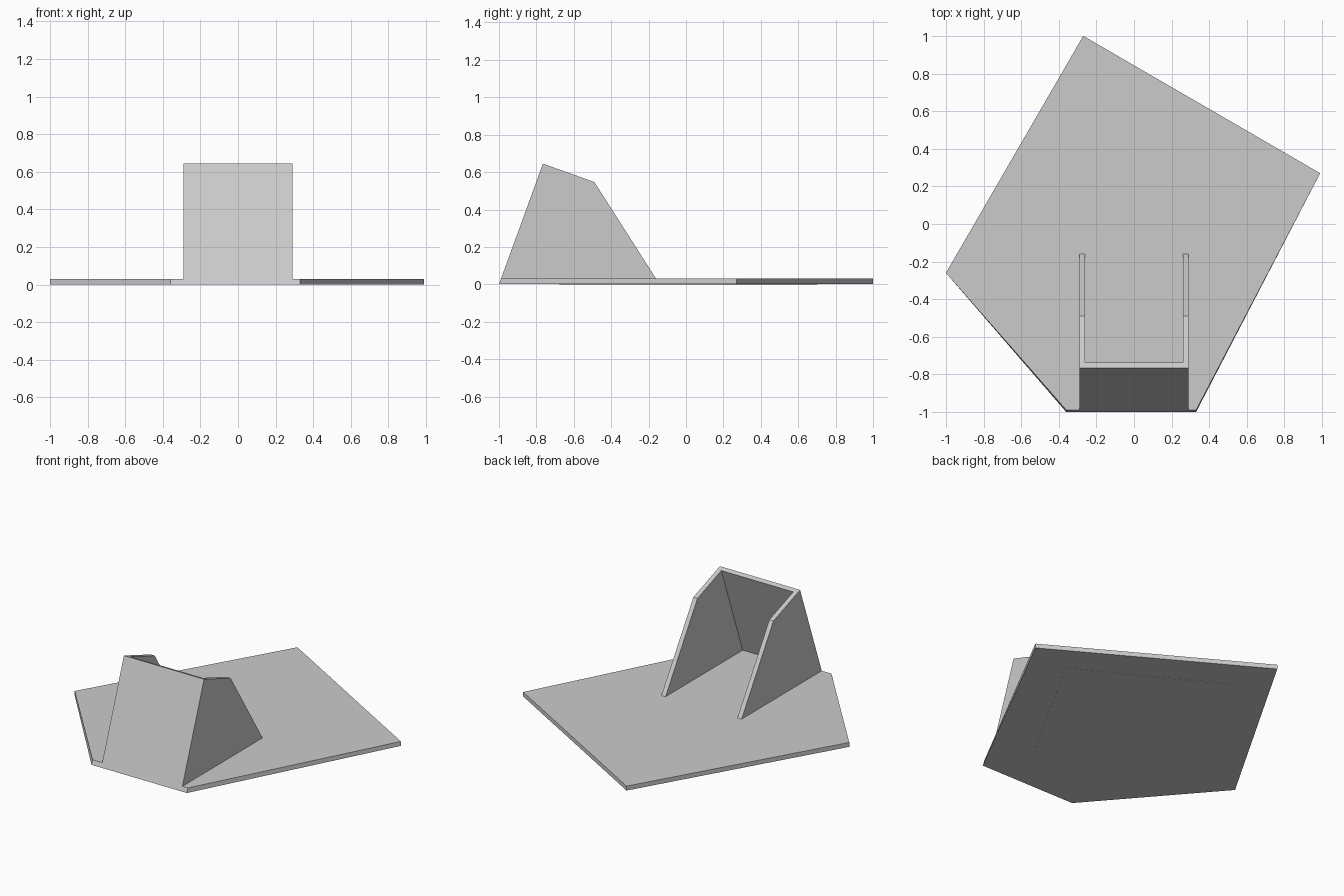
import bpy
import bmesh
from mathutils import Vector

cube = bpy.data.objects.get("Cube")
if cube:
    bpy.data.objects.remove(cube, do_unlink=True)

grey = bpy.data.materials.new("plain_grey")
grey.use_nodes = True
colour = (0.6, 0.6, 0.6, 1)
grey.diffuse_color = colour
grey.node_tree.nodes["Principled BSDF"].inputs["Base Color"].default_value = colour


def prism(name, outline, direction):
    """Extrude a flat outline of 3D points along a direction."""
    bm = bmesh.new()
    face = bm.faces.new([bm.verts.new(p) for p in outline])
    moved = bmesh.ops.extrude_face_region(bm, geom=[face])["geom"]
    verts = [v for v in moved if isinstance(v, bmesh.types.BMVert)]
    bmesh.ops.translate(bm, verts=verts, vec=direction)
    bmesh.ops.recalc_face_normals(bm, faces=bm.faces)
    mesh = bpy.data.meshes.new(name)
    bm.to_mesh(mesh)
    bm.free()
    mesh.materials.append(grey)
    obj = bpy.data.objects.new(name, mesh)
    bpy.context.collection.objects.link(obj)
    return obj


def side_prism(name, profile, half_width):
    """Extrude a (y, z) profile evenly to both sides of x = 0."""
    outline = [(-half_width, y, z) for y, z in profile]
    return prism(name, outline, (2 * half_width, 0, 0))


top = 0.03       # height of the base
lean = 0.364     # backward lean of the front panel
foot = 0.001     # depth of the underside pad

# Base: five-sided slab whose front edge leans with the panel
corners = [(-0.27, 1), (-1, -0.26), (-0.36, -1), (0.33, -1), (0.99, 0.27)]
base = prism("base_slab", [(x, y, foot) for x, y in corners], (0, 0, top - foot))
for v in base.data.vertices:
    if v.co.y < -0.9 and v.co.z > foot * 2:
        v.co.y += lean * top

# Thin rotated pad on the underside
centre, along, across = Vector((0, 0.01, 0)), Vector((0.45, -0.25, 0)), Vector((0.25, 0.44, 0))
pad = [centre + along * a + across * b for a, b in ((1, 1), (-1, 1), (-1, -1), (1, -1))]
prism("underside_pad", pad, (0, 0, foot))

# Holder: leaning front panel with two side walls, hollowed from a solid wedge
holder = side_prism("holder_walls", [(-1 + lean * top, top), (-0.765, 0.645),
                                     (-0.49, 0.547), (-0.16, top)], 0.29)
inner = -0.968
cutter = side_prism("holder_cutter", [(inner - lean * 0.1, -0.1), (inner + lean * 0.8, 0.8),
                                      (0.1, 0.8), (0.1, -0.1)], 0.26)
cut = holder.modifiers.new("hollow", "BOOLEAN")
cut.operation = "DIFFERENCE"
cut.solver = "EXACT"
cut.object = cutter
cutter.hide_render = True
cutter.hide_viewport = True
